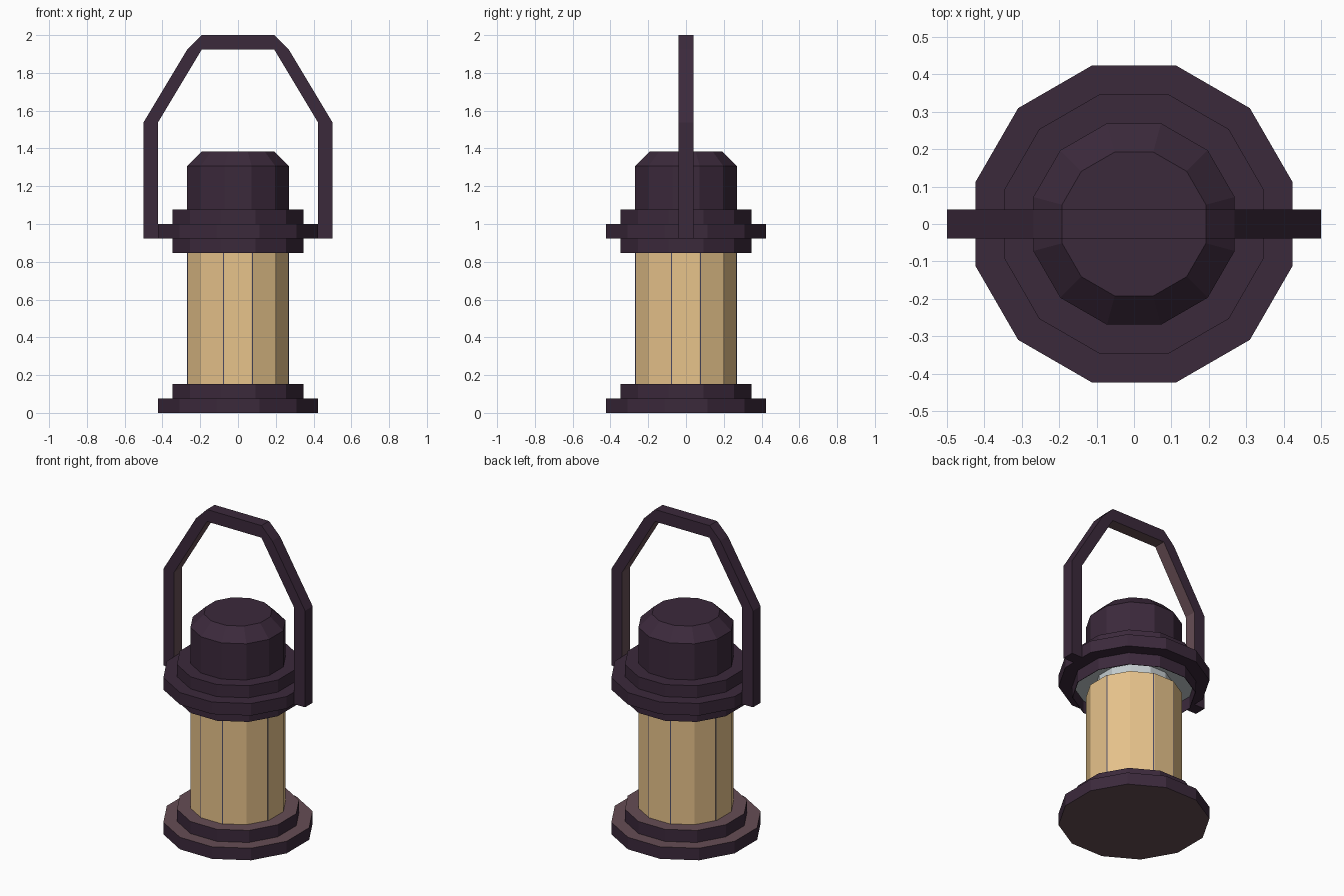
import bpy, bmesh, math
from mathutils import Vector

if "Cube" in bpy.data.objects:
    bpy.data.objects.remove(bpy.data.objects["Cube"])

U = 1 / 13      # design module: the model is 26 modules tall


def srgb(name, *c):
    m = bpy.data.materials.new(name)
    lin = [((v / 255 + 0.055) / 1.055) ** 2.4 for v in c]
    m.diffuse_color = (*lin, 1)
    m.use_nodes = True
    m.node_tree.nodes["Principled BSDF"].inputs["Base Color"].default_value = m.diffuse_color
    return m


PURPLE = srgb("dark purple metal", 59, 41, 59)
BROWN = srgb("reddish brown", 102, 77, 84)
TAN = srgb("warm glass", 231, 195, 139)
GREY = srgb("pale grey", 195, 203, 206)
BLUE = srgb("dark slate blue", 78, 76, 100)


def finish(name, bm, mats, rule=None):
    bmesh.ops.recalc_face_normals(bm, faces=bm.faces)
    bm.normal_update()
    if rule:
        for f in bm.faces:
            f.material_index = rule(f)
    me = bpy.data.meshes.new(name)
    bm.to_mesh(me)
    bm.free()
    for m in mats:
        me.materials.append(m)
    ob = bpy.data.objects.new(name, me)
    bpy.context.collection.objects.link(ob)
    return ob


def lathe(name, profile, mats, rule=None):
    """Twelve-sided closed stack from (apothem, z) pairs in modules."""
    bm = bmesh.new()
    rings = []
    for a, z in profile:
        r = a * U / math.cos(math.radians(15))
        rings.append([bm.verts.new((r * math.cos(math.radians(15 + 30 * i)),
                                    r * math.sin(math.radians(15 + 30 * i)), z * U))
                      for i in range(12)])
    for lo, hi in zip(rings, rings[1:]):
        for i in range(12):
            j = (i + 1) % 12
            bm.faces.new((lo[i], lo[j], hi[j], hi[i]))
    bm.faces.new(rings[0])
    bm.faces.new(rings[-1])
    return finish(name, bm, mats, rule)


def prism(bm, pts, axis, lo, hi):
    """Extrude a 2D outline along y or z."""
    def place(p, d):
        return (p[0], d, p[1]) if axis == 'y' else (p[0], p[1], d)
    a = [bm.verts.new(place(p, lo)) for p in pts]
    b = [bm.verts.new(place(p, hi)) for p in pts]
    n = len(pts)
    for i in range(n):
        j = (i + 1) % n
        bm.faces.new((a[i], a[j], b[j], b[i]))
    bm.faces.new(a)
    bm.faces.new(b)


# stepped base, brown on its level faces
lathe("base", [(5.5, 0), (5.5, 1), (4.5, 1), (4.5, 2)], [PURPLE, BROWN],
      lambda f: int(abs(f.normal.z) > 0.9))

# flanged collar and domed cap, hollow below with a pale grey ceiling
lathe("collar_and_cap", [(4.46, 12), (4.46, 11), (4.5, 11), (4.5, 12), (5.5, 12),
                         (5.5, 13), (4.5, 13), (4.5, 14), (3.5, 14), (3.5, 17), (2.5, 18)],
      [PURPLE, GREY],
      lambda f: int(f.normal.z < -0.9 and len(f.verts) == 12))

# glass body with a narrower grey neck inside the collar
lathe("glass", [(3.5, 2), (3.5, 11), (2.8, 11), (2.8, 12)], [TAN, GREY],
      lambda f: int(f.calc_center_median().z > 10.9 * U))

# thin seams beside the four square-on panes
A = 3.5 * U
E = A * math.tan(math.radians(15))
d, n = Vector((math.cos(math.pi / 6), math.sin(math.pi / 6))), Vector((0.5, -math.cos(math.pi / 6)))
v = Vector((E, -A))
seam = [v + d * 0.002 - n * 0.004, v + d * 0.008 - n * 0.004,
        v + d * 0.008 + n * 0.0008, v + d * 0.002 + n * 0.0008]
bm = bmesh.new()
for q in range(4):
    c, sn = round(math.cos(q * math.pi / 2)), round(math.sin(q * math.pi / 2))
    for m in (1, -1):
        prism(bm, [(m * p.x * c - p.y * sn, m * p.x * sn + p.y * c) for p in seam],
              'z', 2 * U, 11 * U)
finish("glass_seams", bm, [BLUE])

# carrying handle, brown on the inner faces
outer = [(6.5, 12), (6.5, 20), (3.5, 25), (2.5, 26)]
inner = [(5.5, 12), (5.5, 20), (2.5, 25)]
half = outer + [(-x, z) for x, z in reversed(outer)]
half += [(-x, z) for x, z in inner] + list(reversed(inner))
bm = bmesh.new()
prism(bm, [(x * U, z * U) for x, z in half], 'y', -0.5 * U, 0.5 * U)


def inside(f):
    c = f.calc_center_median()
    return int(abs(f.normal.y) < 0.5 and c.z > 12.5 * U
               and f.normal.dot(Vector((0, 0, 18 * U)) - c) > 0)


finish("handle", bm, [PURPLE, BROWN], inside)
